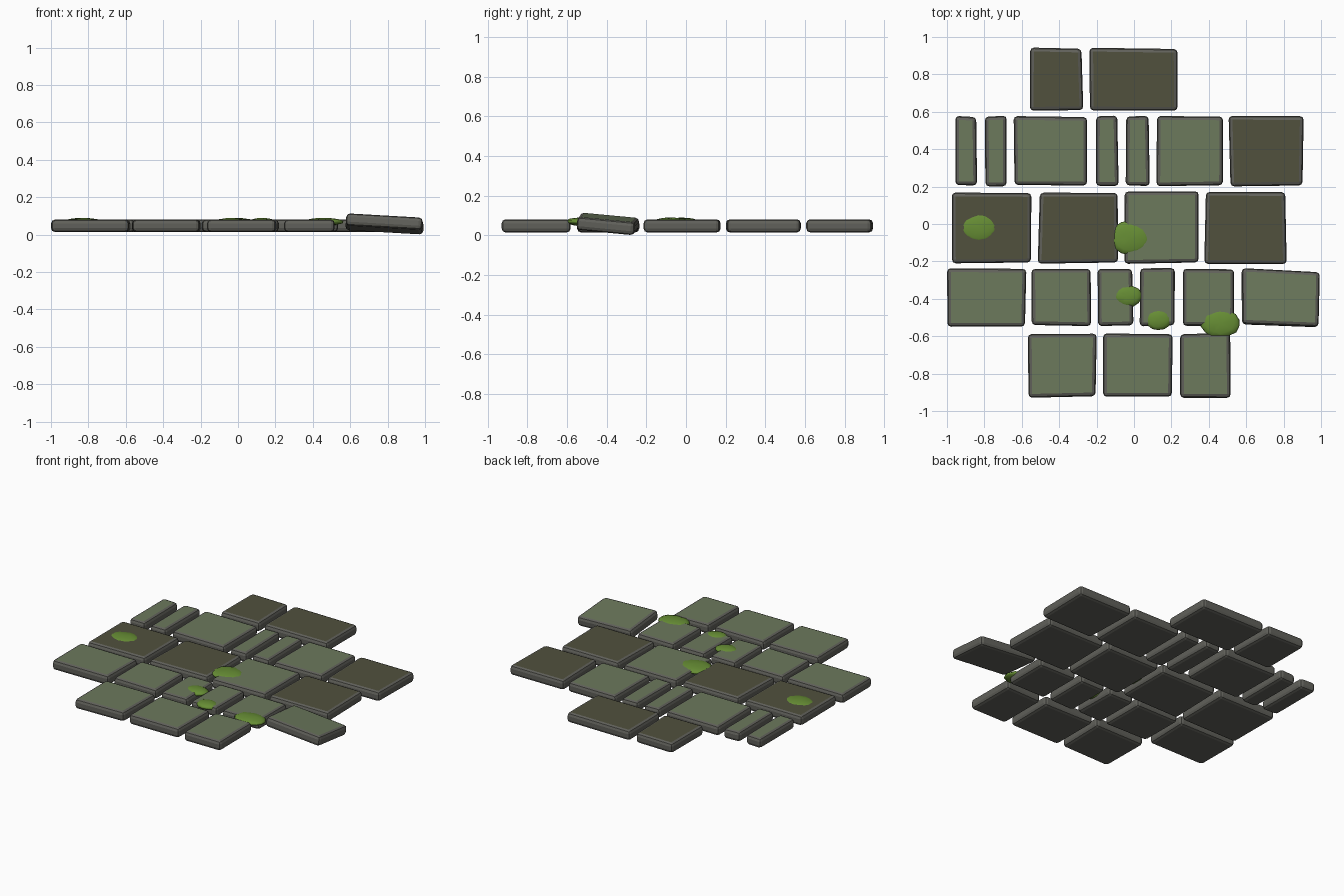
import bpy, bmesh, math, random
from mathutils import Matrix, Vector

if "Cube" in bpy.data.objects:
    bpy.data.objects.remove(bpy.data.objects["Cube"])
random.seed(4)


def mat(name, rgb):
    m = bpy.data.materials.new(name)
    m.diffuse_color = (*rgb, 1)
    m.use_nodes = True
    m.node_tree.nodes["Principled BSDF"].inputs["Base Color"].default_value = m.diffuse_color
    return m


edge_grey = mat("edge grey", (0.118, 0.118, 0.103))
green_stone = mat("green stone", (0.150, 0.192, 0.108))
olive_stone = mat("olive stone", (0.083, 0.083, 0.048))
moss_green = mat("moss green", (0.135, 0.27, 0.035))


def finish(bm, name, mats):
    me = bpy.data.meshes.new(name)
    bm.to_mesh(me)
    bm.free()
    for m in mats:
        me.materials.append(m)
    ob = bpy.data.objects.new(name, me)
    bpy.context.collection.objects.link(ob)
    return ob


# Paving slab: slightly irregular box, bevelled all round, coloured top face
def slab(name, x0, x1, y0, y1, top, tilt=None):
    bm = bmesh.new()
    bmesh.ops.create_cube(bm, size=1)
    w, d, h = x1 - x0, y1 - y0, 0.066
    jit = {}
    for v in bm.verts:
        key = (v.co.x > 0, v.co.y > 0)
        if key not in jit:
            jit[key] = (random.uniform(0, 0.012), random.uniform(0, 0.01))
        jx, jy = jit[key]
        v.co = Vector((v.co.x * (w - 2 * jx), v.co.y * (d - 2 * jy), v.co.z * h))
    bmesh.ops.bevel(bm, geom=bm.edges[:], offset=0.02, segments=2,
                    profile=0.5, affect='EDGES')
    bm.normal_update()
    for f in bm.faces:
        f.material_index = 1 if f.normal.z > 0.99 else 0
    ob = finish(bm, name, [edge_grey, top])
    ob.location = ((x0 + x1) / 2, (y0 + y1) / 2, 0.047)
    if tilt:
        ob.rotation_euler = [math.radians(a) for a in tilt]
        ob.location.z = 0.057


# Rows: (y min, y max, [(x min, x max, is olive)])
rows = [
    (0.605, 0.945, [(-0.56, -0.27, 1), (-0.245, 0.235, 1)]),
    (0.20, 0.58, [(-0.965, -0.835, 0), (-0.805, -0.675, 0), (-0.65, -0.24, 0),
                  (-0.21, -0.08, 0), (-0.045, 0.09, 0), (0.115, 0.48, 0),
                  (0.505, 0.91, 1)]),
    (-0.215, 0.175, [(-0.975, -0.54, 1), (-0.515, -0.08, 1),
                     (-0.055, 0.35, 0), (0.375, 0.82, 1)]),
    (-0.55, -0.235, [(-1.0, -0.575, 0), (-0.55, -0.22, 0), (-0.195, 0.0, 0),
                     (0.03, 0.22, 0), (0.25, 0.545, 0)]),
    (-0.93, -0.58, [(-0.57, -0.195, 0), (-0.175, 0.21, 0), (0.235, 0.525, 0)]),
]
for r, (y0, y1, tiles) in enumerate(rows):
    for c, (x0, x1, olive) in enumerate(tiles):
        slab(f"slab_row{r + 1}_{c + 1}", x0, x1, y0, y1,
             olive_stone if olive else green_stone)

# Loose slab lifted at its front left corner
slab("loose_slab", 0.57, 0.998, -0.55, -0.242, green_stone, (-5.5, 3.3, -2))

# Moss: flattened lumpy cushions sunk into the slabs
cushions = [(-0.83, -0.02, 0.105, 0.083), (-0.02, -0.075, 0.112, 0.093),
            (-0.035, -0.385, 0.077, 0.06), (0.13, -0.51, 0.073, 0.057),
            (0.46, -0.53, 0.108, 0.078)]
for i, (x, y, rx, ry) in enumerate(cushions):
    bm = bmesh.new()
    bmesh.ops.create_uvsphere(bm, u_segments=14, v_segments=8, radius=1)
    for v in bm.verts:
        v.co *= random.uniform(0.95, 1.03)
    bmesh.ops.transform(bm, matrix=Matrix.Diagonal((rx, ry, 0.021, 1)), verts=bm.verts)
    for f in bm.faces:
        f.smooth = True
    ob = finish(bm, f"moss_{i + 1}", [moss_green])
    ob.location = (x, y, 0.068)
